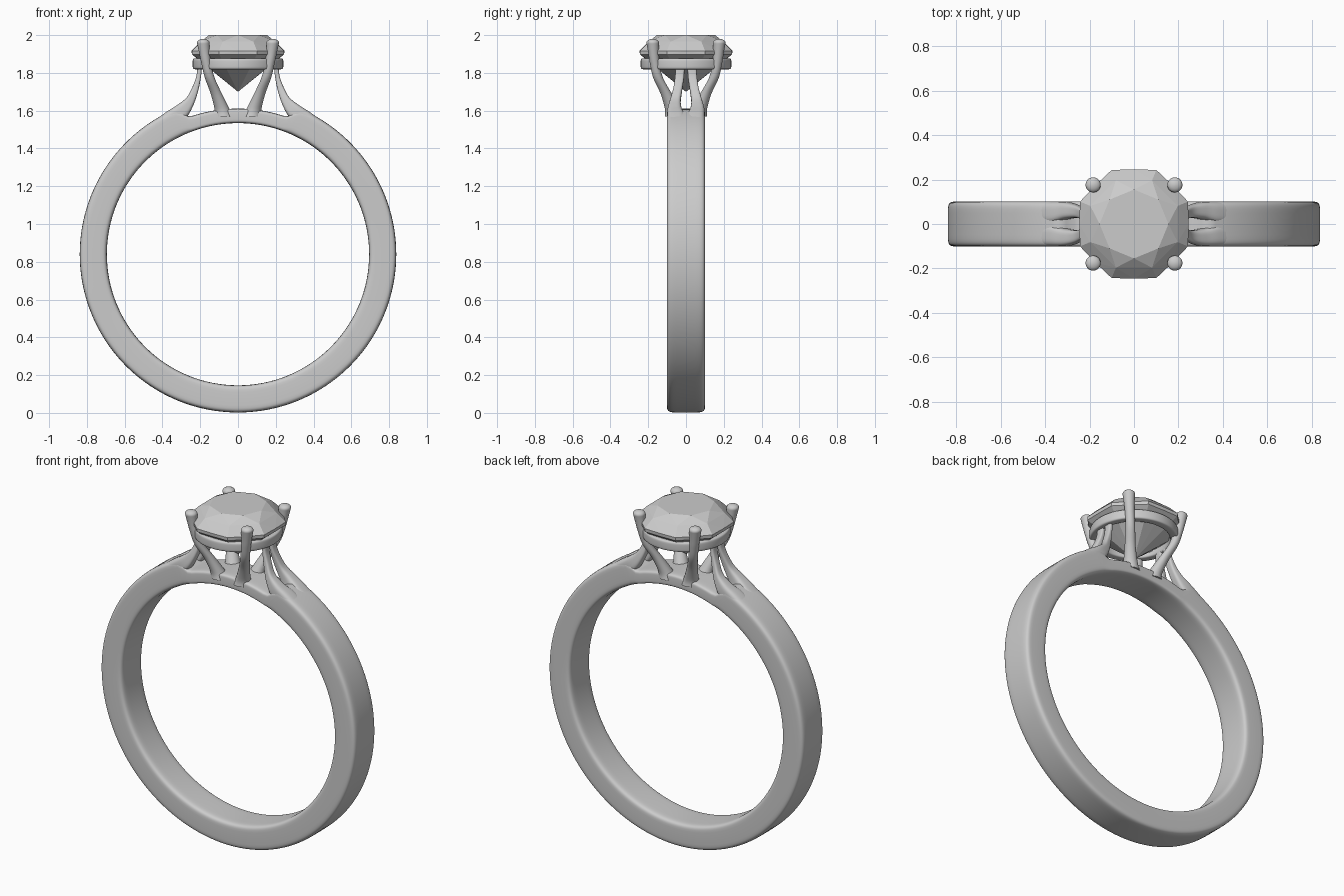
import bpy, bmesh, math
from mathutils import Vector as V

if "Cube" in bpy.data.objects:
    bpy.data.objects.remove(bpy.data.objects["Cube"])

CZ, R_IN, R_OUT, HALF_W = 0.84, 0.694, 0.838, 0.101


def finish(name, bm, smooth=None):
    bmesh.ops.recalc_face_normals(bm, faces=bm.faces)
    me = bpy.data.meshes.new(name)
    bm.to_mesh(me)
    bm.free()
    ob = bpy.data.objects.new(name, me)
    bpy.context.collection.objects.link(ob)
    if smooth:
        bpy.ops.object.select_all(action='DESELECT')
        ob.select_set(True)
        bpy.context.view_layer.objects.active = ob
        bpy.ops.object.shade_smooth_by_angle(angle=math.radians(smooth))
    return ob


def loft(name, sections, power, closed=False, n=32):
    """Skin superellipse sections given as (centre, half axis u, half axis v)."""
    bm = bmesh.new()
    f = lambda t: math.copysign(abs(t) ** (2 / power), t)
    rings = []
    for c, u, v in sections:
        ring = []
        for i in range(n):
            a = 2 * math.pi * (i + 0.5) / n
            ring.append(bm.verts.new(c + u * f(math.cos(a)) + v * f(math.sin(a))))
        rings.append(ring)
    for k in range(len(rings) if closed else len(rings) - 1):
        p, q = rings[k], rings[(k + 1) % len(rings)]
        for i in range(n):
            j = (i + 1) % n
            bm.faces.new((p[i], p[j], q[j], q[i]))
    if not closed:
        bm.faces.new(rings[0])
        bm.faces.new(rings[-1])
    return finish(name, bm, 50)


def smooth_rows(rows, steps=6):
    """Catmull-Rom interpolation of rows of numbers."""
    out = []
    for k in range(len(rows) - 1):
        quad = [rows[max(0, min(len(rows) - 1, k + d))] for d in (-1, 0, 1, 2)]
        for s in range(steps):
            t = s / steps
            out.append([0.5 * (2 * b + (c - a) * t + (2 * a - 5 * b + 4 * c - d) * t * t
                               + (3 * b - a - 3 * c + d) * t ** 3) for a, b, c, d in zip(*quad)])
    return out + [list(rows[-1])]


# Band: full thickness, thinned under the setting
sections = []
for i in range(180):
    a = math.radians(i * 2)
    off = min(i * 2, 360 - i * 2)
    t = max(0, min(1, (off - 19) / 5))
    r1 = 0.771 + (R_OUT - 0.771) * t * t * (3 - 2 * t)
    d = V((math.sin(a), 0, math.cos(a)))
    sections.append((V((0, 0, CZ)) + d * (R_IN + r1) / 2, d * (r1 - R_IN) / 2, V((0, HALF_W, 0))))
loft("band", sections, 7, closed=True, n=40)

# Split shoulders: inner x, z, outer x, z, near y, far y
shoulder = [
    (0.38, 1.47, 0.435, 1.553, 0.000, 0.100),
    (0.325, 1.52, 0.380, 1.593, 0.004, 0.100),
    (0.272, 1.565, 0.325, 1.628, 0.022, 0.098),
    (0.238, 1.625, 0.272, 1.670, 0.028, 0.085),
    (0.212, 1.700, 0.242, 1.724, 0.020, 0.068),
    (0.196, 1.780, 0.220, 1.785, 0.010, 0.058),
    (0.190, 1.845, 0.215, 1.845, 0.008, 0.056),
]
# Claws: x, y, z, radius
claw = [
    (0.075, 0.060, 1.570, 0.052),
    (0.085, 0.072, 1.610, 0.040),
    (0.115, 0.105, 1.690, 0.030),
    (0.150, 0.148, 1.775, 0.026),
    (0.168, 0.165, 1.850, 0.026),
    (0.178, 0.172, 1.910, 0.029),
    (0.184, 0.176, 1.960, 0.034),
]
for sx, side in ((-1, "left"), (1, "right")):
    for sy, end in ((-1, "front"), (1, "back")):
        secs = []
        for xi, zi, xo, zo, y0, y1 in smooth_rows(shoulder):
            secs.append((V((sx * (xi + xo) / 2, sy * (y0 + y1) / 2, (zi + zo) / 2)),
                         V((sx * (xo - xi) / 2, 0, (zo - zi) / 2)), V((0, (y1 - y0) / 2, 0))))
        loft(f"{side}_{end}_shoulder", secs, 3.5)

        rows = smooth_rows(claw)
        x, y, z, r = rows[-1]
        rows += [(x, y, z + 0.02 * math.sin(b), r * math.cos(b))
                 for b in (math.radians(k) for k in (20, 40, 60, 78, 87))]
        loft(f"{side}_{end}_claw",
             [(V((sx * x, sy * y, z)), V((r, 0, 0)), V((0, r, 0))) for x, y, z, r in rows], 2, n=24)

# Seat ring under the stone
seat = []
for i in range(96):
    a = 2 * math.pi * i / 96
    d = V((math.cos(a), math.sin(a), 0))
    seat.append((d * 0.216 + V((0, 0, 1.848)), d * 0.024, V((0, 0, 0.029))))
loft("seat_ring", seat, 5, closed=True, n=24)

# Faceted stone: table, crown, girdle and point
gem = bmesh.new()
gem.verts.new((0, 0, 1.70))
for k in range(8):
    for off, r, z in ((0, 0.155, 2.0), (0.5, 0.213, 1.965), (0, 0.246, 1.917), (0.5, 0.263, 1.917),
                      (0, 0.244, 1.898), (0.5, 0.262, 1.898)):
        a = (k + off) * math.pi / 4
        gem.verts.new((r * math.cos(a), r * math.sin(a), z))
bmesh.ops.convex_hull(gem, input=gem.verts)
bmesh.ops.dissolve_limit(gem, angle_limit=0.01, verts=gem.verts, edges=gem.edges)
finish("stone", gem)
